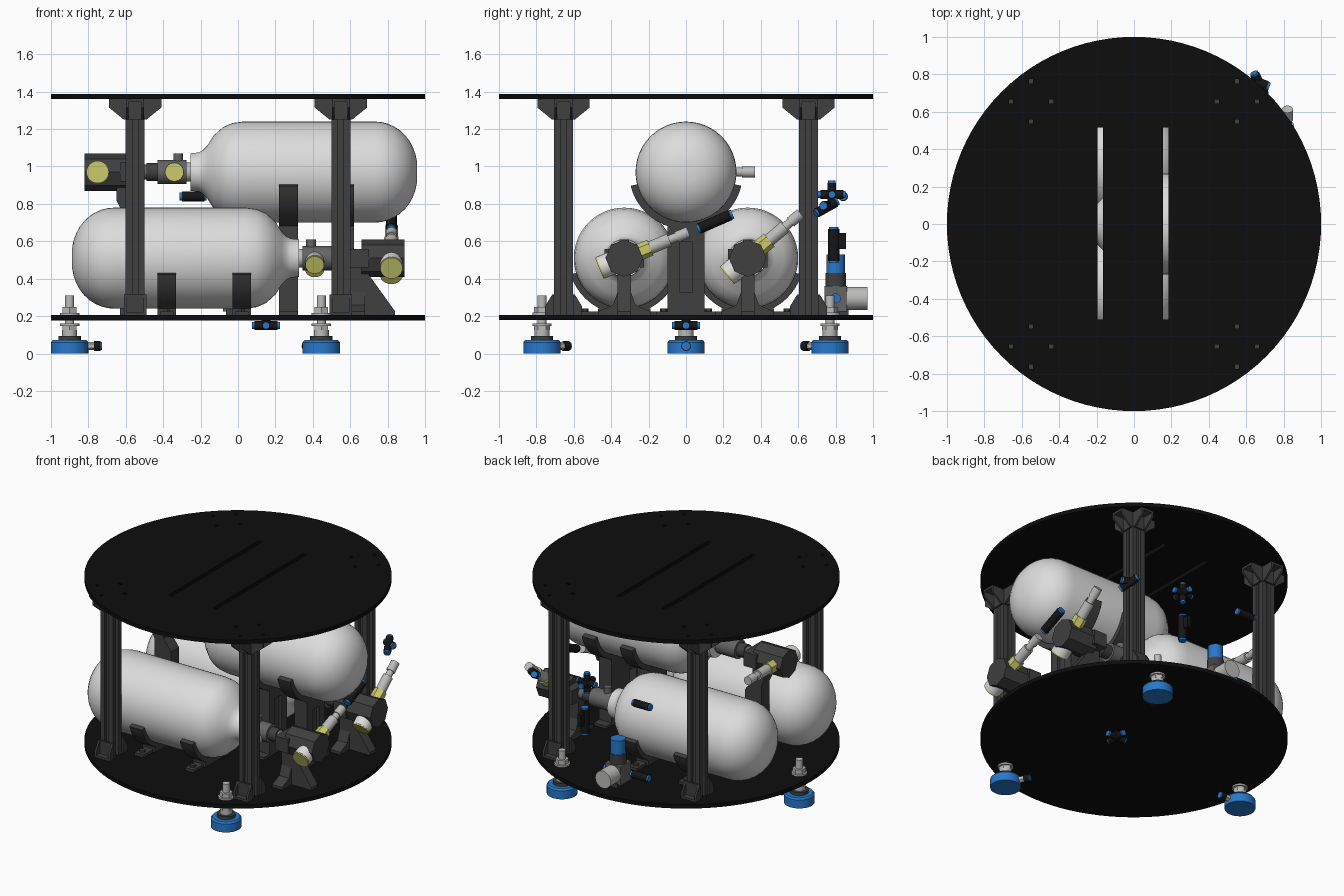
import bpy, bmesh, math
from mathutils import Vector, Matrix

if "Cube" in bpy.data.objects:
    bpy.data.objects.remove(bpy.data.objects["Cube"])
made = []


def material(name, r, g, b):
    m = bpy.data.materials.new(name)
    m.use_nodes = True
    m.diffuse_color = (r, g, b, 1)
    m.node_tree.nodes["Principled BSDF"].inputs["Base Color"].default_value = (r, g, b, 1)
    return m


BLACK = material("black panel", .004, .004, .004)
PLASTIC = material("black plastic", .008, .008, .009)
DARK = material("dark grey", .05, .05, .05)
GREY = material("mid grey", .13, .13, .13)
STEEL = material("light steel", .5, .5, .49)
WHITE = material("tank white", .72, .72, .72)
BRASS = material("yellow brass", .6, .6, .15)
BLUE = material("blue", .02, .19, .6)


def finish(name, bm, mat):
    bmesh.ops.recalc_face_normals(bm, faces=bm.faces[:])
    me = bpy.data.meshes.new(name)
    bm.to_mesh(me)
    bm.free()
    me.materials.append(mat)
    ob = bpy.data.objects.new(name, me)
    bpy.context.collection.objects.link(ob)
    made.append(ob)
    return ob


def cyl(name, p0, p1, r, mat, n=24, r2=None):
    p0, p1 = Vector(p0), Vector(p1)
    d = p1 - p0
    bm = bmesh.new()
    mx = Matrix.Translation((p0 + p1) / 2) @ d.to_track_quat('Z', 'Y').to_matrix().to_4x4()
    bmesh.ops.create_cone(bm, cap_ends=True, segments=n, radius1=r,
                          radius2=r if r2 is None else r2, depth=d.length, matrix=mx)
    return finish(name, bm, mat)


def add_box(bm, x0, x1, y0, y1, z0, z1):
    mx = Matrix.Translation(((x0 + x1) / 2, (y0 + y1) / 2, (z0 + z1) / 2)) @ \
        Matrix.Diagonal((abs(x1 - x0), abs(y1 - y0), abs(z1 - z0), 1))
    bmesh.ops.create_cube(bm, size=1, matrix=mx)


def box(name, *ext, mat=DARK):
    bm = bmesh.new()
    add_box(bm, *ext)
    return finish(name, bm, mat)


def prism(name, pts, a, b, axis, mat, mx=None):
    """Extrude a flat outline from a to b along one axis."""
    place = {'X': lambda u, v: (a, u, v), 'Y': lambda u, v: (u, a, v), 'Z': lambda u, v: (u, v, a)}[axis]
    bm = bmesh.new()
    face = bm.faces.new([bm.verts.new(place(u, v)) for u, v in pts])
    ext = bmesh.ops.extrude_face_region(bm, geom=[face])
    step = Vector([(b - a) * (axis == k) for k in 'XYZ'])
    bmesh.ops.translate(bm, vec=step, verts=[g for g in ext['geom'] if isinstance(g, bmesh.types.BMVert)])
    if mx:
        bm.transform(mx)
    return finish(name, bm, mat)


def cut(target, holes):
    bm = bmesh.new()
    for h in holes:
        add_box(bm, *h)
    tool = finish("cutter", bm, DARK)
    tool.hide_render = True
    mod = target.modifiers.new("holes", 'BOOLEAN')
    mod.operation, mod.object, mod.solver = 'DIFFERENCE', tool, 'EXACT'
    bpy.context.view_layer.objects.active = target
    bpy.ops.object.modifier_apply(modifier=mod.name)
    made.remove(tool)
    bpy.data.objects.remove(tool)


def arc(cy, cz, r0, r1, a0, a1, n=20):
    ang = [math.radians(a0 + (a1 - a0) * i / n) for i in range(n + 1)]
    return [(cy + r1 * math.cos(t), cz + r1 * math.sin(t)) for t in ang] + \
           [(cy + r0 * math.cos(t), cz + r0 * math.sin(t)) for t in reversed(ang)]


# Round panels
PX, PY = .55, .655
cyl("bottom_panel", (0, 0, .178), (0, 0, .206), 1, BLACK, 96)
top = cyl("top_panel", (0, 0, 1.36), (0, 0, 1.388), 1, BLACK, 96)
holes = [(x - .015, x + .015, -.51, .515, 1.3, 1.5) for x in (-.18, .17)]
for sx in (-1, 1):
    for sy in (-1, 1):
        for dx, dy in ((.108, 0), (-.108, 0), (0, .108), (0, -.108)):
            x, y = sx * PX + dx, sy * PY + dy
            holes.append((x - .011, x + .011, y - .011, y + .011, 1.3, 1.5))
cut(top, holes)

# Slotted posts with corner brackets
side = [(-.05, -.05), (-.015, -.05), (-.015, -.028), (.015, -.028), (.015, -.05)]
section = []
for k in range(4):
    c, s = round(math.cos(k * math.pi / 2)), round(math.sin(k * math.pi / 2))
    section += [(c * u - s * v, s * u + c * v) for u, v in side]


def bracket(x, y, z, up, turn, reach, half):
    mx = Matrix.Translation((x, y, z)) @ Matrix.Rotation(turn * math.pi / 2, 4, 'Z') @ Matrix.Diagonal((1, 1, up, 1))
    cheek = [(.05, 0), (reach, 0), (reach, .045), (.06, .11), (.05, .11)]
    for sgn in (-1, 1):
        prism("bracket_cheek", cheek, sgn * half, sgn * (half - .014), 'Y', DARK, mx)
    prism("bracket_corner", [(.05, 0), (reach, 0), (reach, .015), (.062, .015), (.062, .11), (.05, .11)],
          -half, half, 'Y', DARK, mx)


for sx in (-1, 1):
    for sy in (-1, 1):
        x, y = sx * PX, sy * PY
        prism("post", [(x + u, y + v) for u, v in section], .2, 1.365, 'Z', DARK)
        for k in range(4):
            bracket(x, y, 1.36, -1, k, .14, .048)
            if k % 2:
                bracket(x, y, .206, 1, k, .1, .06)


# Tank with its valve train; flipped tanks point the other way
def tank(y, z, roll, flip):
    def fx(x):
        return .07 - x if flip else x
    prof = [(-.89 + .23 * (1 - math.cos(t)), .27 * math.sin(t) ** .9)
            for t in [i * math.pi / 20 for i in range(1, 11)]]
    prof += [(.04, .27), (.1, .262), (.15, .24), (.2, .195), (.235, .14), (.26, .115), (.28, .105), (.325, .1)]
    bm = bmesh.new()
    n, rings = 48, []
    for px, r in prof:
        rings.append([bm.verts.new((fx(px), y + r * math.cos(2 * math.pi * i / n),
                                    z + r * math.sin(2 * math.pi * i / n))) for i in range(n)])
    for a, b in zip(rings, rings[1:]):
        for i in range(n):
            bm.faces.new((a[i], a[(i + 1) % n], b[(i + 1) % n], b[i]))
    bm.faces.new(rings[0])
    bm.faces.new(rings[-1])
    finish("tank", bm, WHITE)

    t = math.radians(roll)
    d = Vector((0, math.cos(t), math.sin(t)))

    def along(name, x, spans):
        o = Vector((fx(x), y, z))
        for a, b, r, mat, sides in spans:
            cyl(name, o + d * a, o + d * b, r, mat, sides)

    for a, b, r, mat in ((.32, .36, .05, STEEL), (.345, .5, .065, GREY), (.5, .56, .048, DARK),
                         (.56, .68, .04, GREY)):
        cyl("valve_pipe", (fx(a), y, z), (fx(b), y, z), r, mat)
    cyl("valve_body", (fx(.66), y, z), (fx(.89), y, z), .1, DARK, 8)
    cyl("valve_stub", (fx(.39), y, z), (fx(.39), y, z + .1), .026, GREY)
    along("small_gauge", .41, [(-.09, -.03, .052, STEEL, 24), (-.099, -.09, .05, BRASS, 24)])
    along("gauge", .82, [(-.135, -.05, .062, WHITE, 24), (-.144, -.135, .06, BRASS, 24)])
    along("outlet", .82, [(.07, .15, .045, BRASS, 6), (.14, .26, .035, STEEL, 24),
                          (.25, .31, .024, STEEL, 16), (.3, .37, .03, STEEL, 24)])
    box("valve_clamp", fx(.6), fx(.7), y - .105, y + .105, z - .05, z + .05)


SIDE = .33
for y, roll in ((-SIDE, 22), (SIDE, 40)):
    tank(y, .51, roll, False)
    # Cradles under the tank
    for x in (-.38, .02):
        prism("tank_cradle", arc(y, .51, .268, .3, 197, 343), x - .05, x + .05, 'X', DARK)
        box("cradle_foot", x - .05, x + .05, y - .14, y + .14, .2, .24)
        for s in (-1, 1):
            box("cradle_lug", x - .035, x + .035, y + s * .13, y + s * .25, .2, .225)
            cyl("lug_bolt", (x, y + s * .21, .22), (x, y + s * .21, .24), .02, DARK, 6)
    # Stand under the valve
    prism("valve_stand", [(.6, .2), (.84, .2), (.84, .225), (.7, .42), (.7, .46), (.6, .46)],
          y - .035, y + .035, 'Y', DARK)
    prism("valve_stand_foot", [(y - .14, .2), (y + .14, .2), (y + .14, .225), (y + .06, .26), (y + .035, .33),
                               (y - .035, .33), (y - .06, .26), (y - .14, .225)], .6, .68, 'X', DARK)
tank(0, .97, 0, True)

# Tall cradles under the upper tank
for x in (.27, .57):
    prism("tall_cradle", arc(0, .97, .268, .305, 194, 346), x - .05, x + .05, 'X', DARK)
    col = box("cradle_column", x - .05, x + .05, -.1, .1, .2, .72)
    cut(col, [(x + .03, x + .1, -.035, .035, .33, .6)])
    box("column_foot", x - .05, x + .05, -.16, .16, .2, .225)
prism("upper_valve_stand", [(-.63, .2), (-.5, .2), (-.5, .72), (-.56, .8), (-.56, .93), (-.65, .93), (-.65, .82),
                            (-.63, .78)], -.045, .045, 'Y', DARK)

# Levelling feet
for x, y in ((-.9, 0), (.445, .77), (.445, -.77)):
    cyl("foot_pad", (x, y, 0), (x, y, .06), .1, BLUE, 40)
    cyl("foot_pad_top", (x, y, .06), (x, y, .072), .1, BLUE, 40, .09)
    cyl("foot_collar", (x, y, .07), (x, y, .095), .06, DARK)
    cyl("foot_neck", (x, y, .09), (x, y, .125), .04, STEEL)
    cyl("foot_stem", (x, y, .1), (x, y, .31), .024, STEEL, 16)
    for z in (.148, .206):
        cyl("foot_washer", (x, y, z), (x, y, z + .012), .052, STEEL)
    for z in (.125, .218):
        cyl("foot_nut", (x, y, z), (x, y, z + .03), .043, STEEL, 6)
    c, d = Vector((x, y, .04)), -Vector((x, y, 0)).normalized()
    cyl("foot_inlet", c + d * .09, c + d * .14, .022, STEEL, 6)
    cyl("foot_elbow", c + d * .13, c + d * .165, .026, PLASTIC, 16)
    cyl("foot_tip", c + d * .16, c + d * .172, .022, BLUE, 16)


# Push-in hose fittings
def inline(name, c, d, half, r=.026):
    c, d = Vector(c), Vector(d).normalized()
    cyl(name, c - d * half, c + d * half, r, PLASTIC, 16)
    for s in (-1, 1):
        cyl(name + "_tip", c + d * s * half, c + d * s * (half + .012), r * .85, BLUE, 16)


def cross(name, c, axes):
    for d in axes:
        inline(name, c, d, .062, .023)


inline("outlet_hose_fitting", (.82, .155, .705), (0, .92, .4), .09, .029)
inline("side_fitting", (.67, .75, .78), (-.4, .8, .45), .06)
inline("side_fitting_branch", (.68, .75, .79), (.8, -.3, 0), .035)
inline("tank_fitting", (-.24, .84, .84), (1, 0, 0), .06)
inline("vertical_fitting", (.25, .79, .58), (0, 0, 1), .085, .03)
box("vertical_fitting_lever", .235, .265, .81, .855, .56, .645, mat=PLASTIC)
cross("back_manifold", (.24, .78, .85), ((1, 0, 0), (0, 1, 0), (0, 0, 1)))
cross("underside_manifold", (.15, 0, .15), ((1, 0, 0), (0, 1, 0)))
cyl("manifold_stem", (.15, 0, .15), (.15, 0, .19), .025, PLASTIC)
inline("floor_fitting", (-.22, .83, .32), (1, 0, 0), .06)

# Pressure regulator
RX, RY = -.02, .8
box("regulator_body", RX - .06, RX + .06, RY - .06, RY + .06, .225, .36, mat=GREY)
box("regulator_base", RX - .045, RX + .045, RY - .1, RY + .07, .2, .235)
cyl("regulator_bonnet", (RX, RY, .35), (RX, RY, .43), .055, DARK)
cyl("regulator_knob", (RX, RY, .43), (RX, RY, .53), .05, BLUE)
cyl("regulator_gauge", (RX, RY + .06, .295), (RX, RY + .17, .295), .062, STEEL)
cyl("regulator_port", (RX + .05, RY, .295), (RX + .1, RY, .295), .027, BLUE, 16)

# Smooth round parts, keep edges crisp
bpy.ops.object.select_all(action='DESELECT')
for ob in made:
    ob.select_set(True)
bpy.context.view_layer.objects.active = made[0]
bpy.ops.object.shade_smooth_by_angle(angle=math.radians(32))
